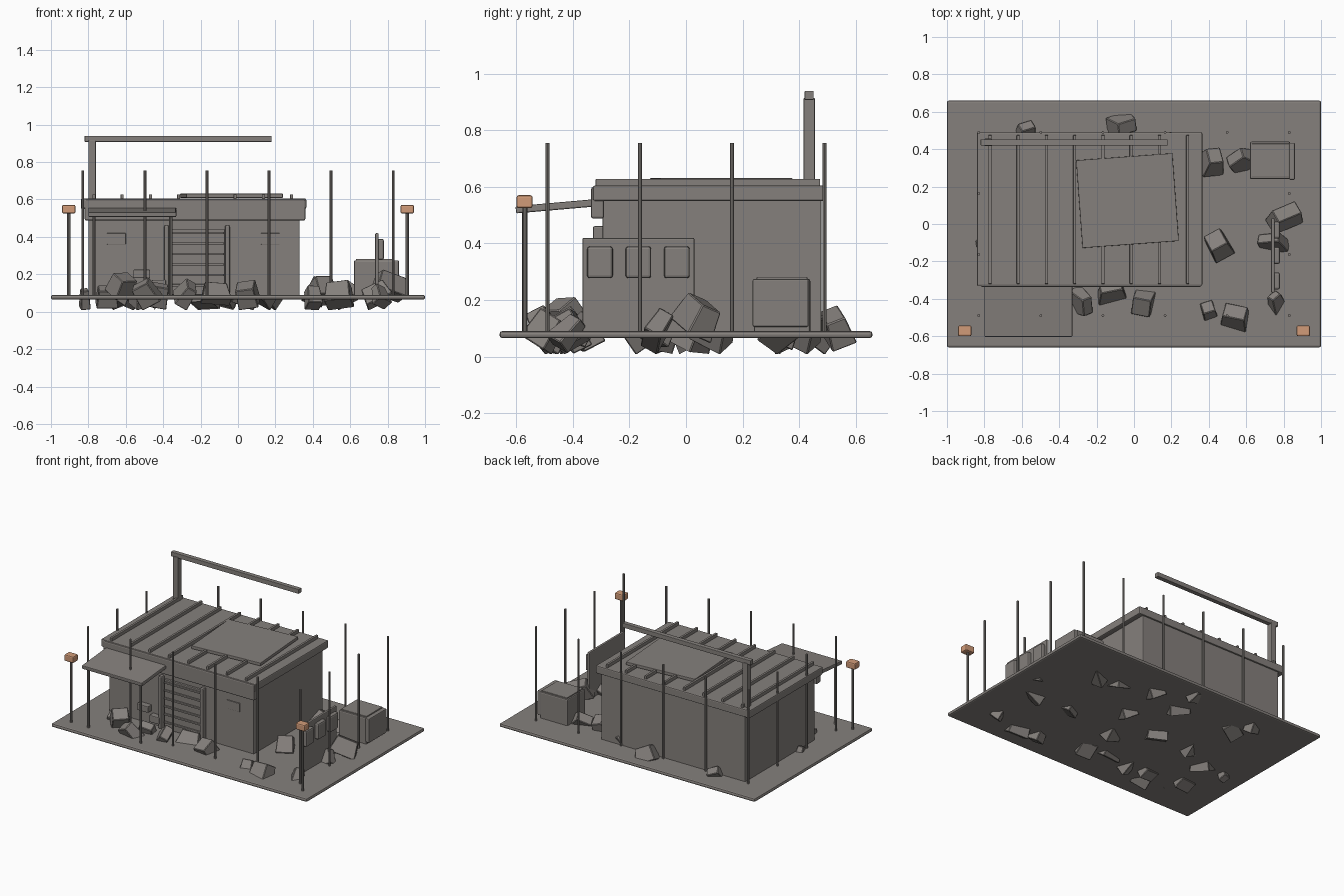
import bpy, bmesh, math, random
from mathutils import Vector, Matrix, Euler

random.seed(7)


def material(name, rgb):
    m = bpy.data.materials.new(name)
    m.diffuse_color = (*rgb, 1)
    return m


GREY = material("concrete grey", (0.235, 0.217, 0.203))
ORANGE = material("lamp orange", (0.64, 0.33, 0.19))


def finish(bm, name, mat):
    bmesh.ops.recalc_face_normals(bm, faces=bm.faces)
    me = bpy.data.meshes.new(name)
    bm.to_mesh(me)
    bm.free()
    me.materials.append(mat)
    ob = bpy.data.objects.new(name, me)
    bpy.context.collection.objects.link(ob)
    return ob


def box(name, x, y, z, bevel=0.0, mat=GREY, rot=(0, 0, 0), segments=2):
    """Box from (min, max) ranges, turned about its own centre."""
    bm = bmesh.new()
    size = [r[1] - r[0] for r in (x, y, z)]
    bmesh.ops.create_cube(bm, size=1, matrix=Matrix.Diagonal((*size, 1)))
    if bevel:
        bmesh.ops.bevel(bm, geom=bm.edges[:], offset=bevel, segments=segments,
                        affect='EDGES', profile=0.5)
    ob = finish(bm, name, mat)
    ob.location = [(r[0] + r[1]) / 2 for r in (x, y, z)]
    ob.rotation_euler = rot
    return ob


def rod(name, x, y, z0, z1, r, sides=8):
    bm = bmesh.new()
    bmesh.ops.create_cone(bm, cap_ends=True, segments=sides, radius1=r, radius2=r,
                          depth=z1 - z0,
                          matrix=Matrix.Translation((x, y, (z0 + z1) / 2)))
    return finish(bm, name, GREY)


# Ground slab
box("ground_slab", (-1, 1), (-0.66, 0.66), (0.065, 0.09), 0.01)

# Building shell and roof
box("building_walls", (-0.80, 0.33), (-0.295, 0.48), (0.08, 0.56), 0.006)
box("roof_slab", (-0.84, 0.365), (-0.33, 0.49), (0.55, 0.605), 0.007)
box("front_fascia", (-0.82, 0.36), (-0.336, -0.29), (0.488, 0.6), 0.008)
for i in range(8):
    x = -0.77 + i * 0.151
    box(f"roof_rib_{i}", (x - 0.008, x + 0.008), (-0.32, 0.475), (0.603, 0.628), 0.002)
box("roof_patch", (-0.293, 0.223), (-0.11, 0.36), (0.609, 0.631), 0.003,
    rot=(0, 0, math.radians(4.2)))

# Overhead arm on the roof
box("arm_post", (-0.80, -0.76), (0.416, 0.456), (0.6, 0.915), 0.003)
box("arm_beam", (-0.82, 0.18), (0.42, 0.452), (0.908, 0.94), 0.003)

# Awning with two posts
box("awning", (-0.80, -0.33), (-0.603, -0.29), (0.52, 0.546), 0.005,
    rot=(math.radians(5), 0, 0))
for i, x in enumerate((-0.77, -0.36)):
    rod(f"awning_post_{i}", x, -0.572, 0.08, 0.53, 0.009)

# Door with slats and side rails
box("door_panel", (-0.36, -0.07), (-0.31, -0.29), (0.09, 0.44), 0.003)
for i in range(6):
    z = 0.135 + i * 0.056
    box(f"door_slat_{i}", (-0.355, -0.075), (-0.32, -0.305), (z, z + 0.012), 0.002)
for i, x in enumerate((-0.382, -0.057)):
    box(f"door_rail_{i}", (x - 0.013, x + 0.013), (-0.33, -0.29), (0.09, 0.462), 0.008)

# Small front windows and wall boxes
for i, x in enumerate((-0.65, 0.173)):
    box(f"window_{i}", (x - 0.05, x + 0.05), (-0.302, -0.29), (0.36, 0.42), 0.002)
box("wall_box_0", (-0.56, -0.47), (-0.335, -0.29), (0.18, 0.225), 0.005)
box("wall_box_1", (-0.46, -0.385), (-0.335, -0.29), (0.12, 0.17), 0.005)

# Free-standing barrier with three raised pads
box("barrier", (0.733, 0.752), (-0.367, 0.03), (0.08, 0.42), 0.006)
for i in range(3):
    y = -0.35 + i * 0.136
    box(f"barrier_pad_{i}", (0.745, 0.78), (y, y + 0.091), (0.277, 0.39), 0.01)

# Equipment crate
box("crate_body", (0.62, 0.835), (0.24, 0.44), (0.08, 0.275), 0.008)
box("crate_door", (0.83, 0.86), (0.236, 0.434), (0.105, 0.275), 0.006)
box("crate_lid", (0.63, 0.83), (0.25, 0.43), (0.268, 0.282), 0.004)

# Perimeter stakes
xs = [-0.83 + i * 0.332 for i in range(6)]
spots = [(x, y) for x in xs for y in (-0.49, 0.49)]
spots += [(x, y) for x in (-0.83, 0.83) for y in (-0.163, 0.163)]
for i, (x, y) in enumerate(spots):
    rod(f"stake_{i}", x, y, 0.075, 0.755, 0.0075)

# Corner lamps
for side, x in (("left", -0.905), ("right", 0.905)):
    rod(f"lamp_post_{side}", x, -0.57, 0.08, 0.54, 0.0085)
    box(f"lamp_{side}", (x - 0.036, x + 0.036), (-0.6, -0.543), (0.525, 0.571), 0.008, ORANGE)


def chunk(name, x, y, size, top, yaw, tilt):
    """Tapered broken block sunk through the slab so its peak is at top."""
    bm = bmesh.new()
    bmesh.ops.create_cube(bm, size=1)
    k = random.uniform(0.65, 0.95)
    turn = Euler((tilt, random.uniform(-0.5, 0.5), yaw)).to_matrix()
    for v in bm.verts:
        if v.co.z > 0:
            v.co.x *= k
            v.co.y *= k
        v.co = turn @ Vector([a * b for a, b in zip(v.co, size)])
    bmesh.ops.bevel(bm, geom=bm.edges[:], offset=0.004, segments=1, affect='EDGES')
    drop = top - max(v.co.z for v in bm.verts)
    lift = max(0.0, 0.008 - min(v.co.z + drop for v in bm.verts))
    for v in bm.verts:
        v.co += Vector((x, y, drop + min(lift, 0.04)))
    return finish(bm, name, GREY)


# Visible rubble: x, y, length, width, peak, yaw
rubble = [
    (0.42, 0.34, 0.13, 0.16, 0.19, 0.1), (0.57, 0.34, 0.16, 0.11, 0.17, 0.6),
    (0.81, 0.04, 0.20, 0.12, 0.225, 0.4), (0.74, -0.10, 0.17, 0.08, 0.17, 0.1),
    (0.76, -0.42, 0.10, 0.08, 0.15, 0.7), (0.40, -0.47, 0.09, 0.10, 0.14, 0.3),
    (0.54, -0.50, 0.16, 0.12, 0.16, -0.2), (0.45, -0.11, 0.13, 0.15, 0.19, 0.5),
    (0.05, -0.42, 0.12, 0.13, 0.17, -0.2), (-0.12, -0.37, 0.18, 0.08, 0.16, 0.2),
    (-0.28, -0.42, 0.09, 0.16, 0.17, 0.4), (-0.06, 0.53, 0.16, 0.11, 0.18, 0.3),
    (-0.58, 0.49, 0.11, 0.08, 0.14, 0.3), (-0.62, -0.43, 0.14, 0.13, 0.21, 0.7),
    (-0.49, -0.50, 0.13, 0.10, 0.16, -0.4), (-0.43, -0.40, 0.13, 0.09, 0.16, 0.2),
    (-0.70, -0.35, 0.13, 0.10, 0.14, 0.1), (-0.82, -0.10, 0.06, 0.07, 0.12, 0.2),
]
for i, (x, y, l, w, top, yaw) in enumerate(rubble):
    h = random.uniform(0.10, 0.13)
    chunk(f"rubble_{i}", x, y, (l * 0.9, w * 0.85, h), top, yaw,
          random.choice((-1, 1)) * random.uniform(0.35, 0.7))

# Rubble sunk beneath the building
for i, (x, y) in enumerate([(-0.17, 0.03), (-0.07, 0.35), (0.18, 0.41), (-0.51, 0.35),
                            (-0.45, 0.0), (0.15, 0.1), (-0.65, -0.1), (0.05, -0.18)]):
    chunk(f"sunken_rubble_{i}", x, y, (0.13, 0.10, 0.12), 0.17,
          random.uniform(0, 3), random.uniform(0.4, 0.7))
